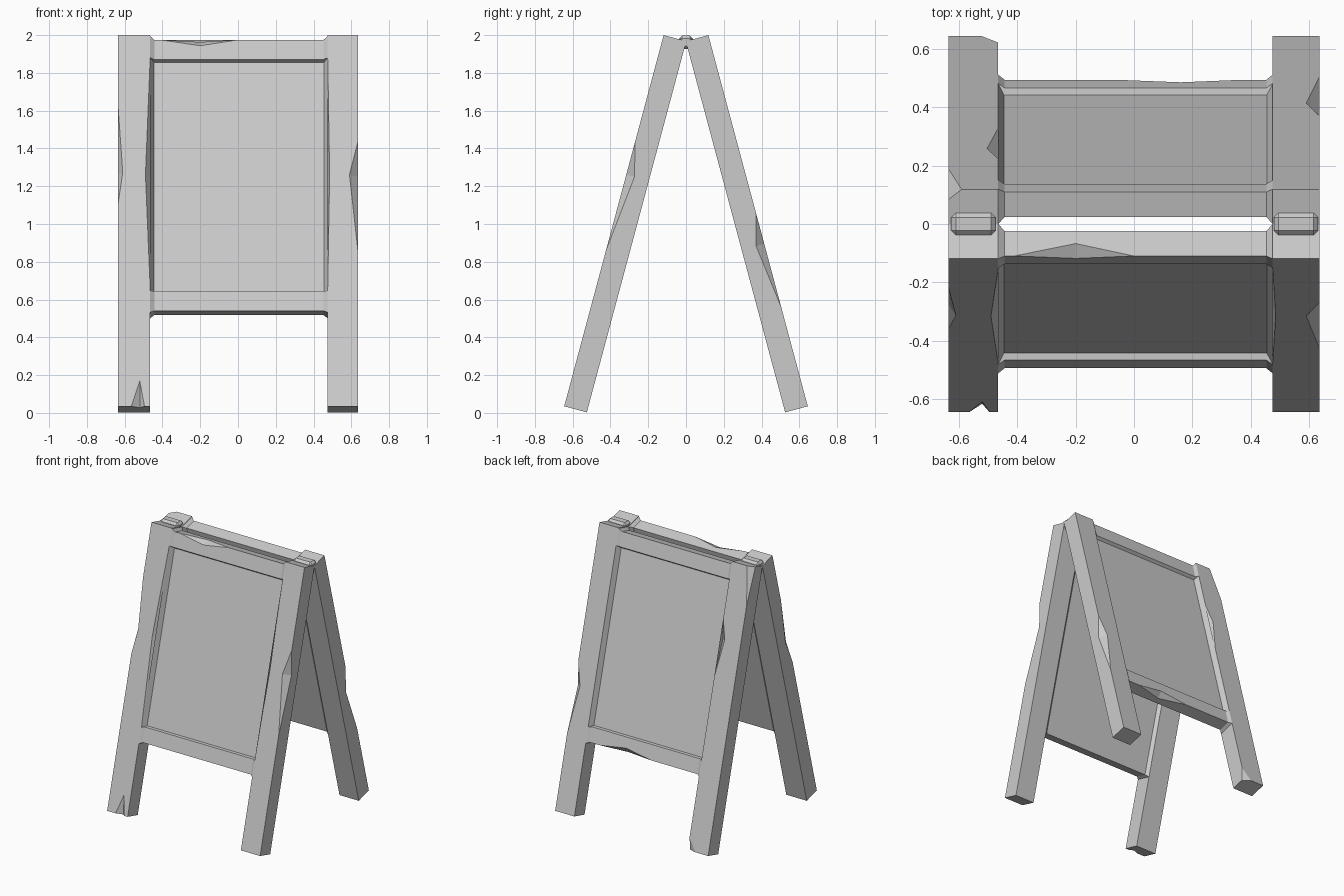
import bpy, bmesh, math
from mathutils import Vector

if "Cube" in bpy.data.objects:
    bpy.data.objects.remove(bpy.data.objects["Cube"])

SIN, COS = math.sin(math.radians(15)), math.cos(math.radians(15))
THICK, LENGTH = 0.124, 2.034
LEGS = {"right": (-0.635, -0.465), "left": (0.475, 0.635)}

paint = bpy.data.materials.new("plain_grey")
paint.use_nodes = True
grey = (0.6, 0.6, 0.6, 1)
paint.diffuse_color = grey
paint.node_tree.nodes["Principled BSDF"].inputs["Base Color"].default_value = grey


def place(p, side):
    """Local (across, along the slope, outward) to world; side -1 front, 1 back."""
    x, u, t = p
    return Vector((x, side * (0.525 - u * SIN + t * COS), 0.003 + u * COS + t * SIN))


def finish(name, bm):
    bmesh.ops.recalc_face_normals(bm, faces=bm.faces[:])
    mesh = bpy.data.meshes.new(name)
    bm.to_mesh(mesh)
    bm.free()
    mesh.materials.append(paint)
    obj = bpy.data.objects.new(name, mesh)
    bpy.context.scene.collection.objects.link(obj)
    return obj


def hull(name, points, side):
    bm = bmesh.new()
    for p in points:
        bm.verts.new(place(p, side))
    bmesh.ops.convex_hull(bm, input=bm.verts[:])
    bmesh.ops.dissolve_limit(bm, angle_limit=0.01, verts=bm.verts[:], edges=bm.edges[:])
    return finish(name, bm)


def loft(name, rings, side):
    bm = bmesh.new()
    loops = [[bm.verts.new(place(p, side)) for p in ring] for ring in rings]
    for a, b in zip(loops, loops[1:]):
        for i in range(4):
            j = (i + 1) % 4
            bm.faces.new((a[i], a[j], b[j], b[i]))
    bm.faces.new(loops[0])
    bm.faces.new(loops[-1])
    return finish(name, bm)


def carve(obj, cutters):
    """Subtract the cutters for good, then discard them."""
    for cutter in cutters:
        cutter.hide_render = True
        mod = obj.modifiers.new("cut", "BOOLEAN")
        mod.operation, mod.solver, mod.object = "DIFFERENCE", "EXACT", cutter
    bpy.context.view_layer.update()
    graph = bpy.context.evaluated_depsgraph_get()
    mesh = bpy.data.meshes.new_from_object(obj.evaluated_get(graph))
    obj.modifiers.clear()
    obj.data = mesh
    for cutter in cutters:
        bpy.data.objects.remove(cutter)


def edge_chip(a, b, p, q, side):
    """Wedge knocked off edge a-b, reaching p and q on the two faces."""
    a, b, p, q = map(Vector, (a, b, p, q))
    return hull("chip_cutter", (a, b, p + (p - q) * 0.5, q + (q - p) * 0.5), side)


def corner_chip(corner, size, side):
    """Cut off a corner, with a signed reach along each axis."""
    corner = Vector(corner)
    tips = [corner + Vector([size[i] if i == k else 0 for i in range(3)]) for k in range(3)]
    mid = sum(tips, Vector()) / 3
    return hull("chip_cutter", [mid + (v - mid) * 1.5 for v in tips]
                + [corner + (corner - mid)], side)


def leg_chip(x, inward, u0, um, u1, dx, dt, side):
    return edge_chip((x, u0, THICK), (x, u1, THICK), (x + inward * dx, um, THICK),
                     (x, um, THICK - dt), side)


def section(x, u0, u1, t0, t1):
    return [(x, u0, t0), (x, u1, t0), (x, u1, t1), (x, u0, t1)]


for side, label in ((-1, "front"), (1, "back")):
    # Framed board, flared where it meets the legs
    xl, xr = LEGS["right"][1], LEGS["left"][0]
    wide, slim = (0.515, 2.03, 0, THICK), (0.527, 2.012, 0.021, 0.109)
    board = loft(label + "_board", [section(xl, *wide), section(xl + 0.022, *slim),
                                    section(xr - 0.022, *slim), section(xr, *wide)], side)
    # Recessed writing area with sloping sides
    cuts = []
    rims = []
    for t, grow in ((0.086, 0), (0.16, 0.039)):
        rims += section(xl + 0.02 - grow, 0.643 - grow * 0.6, 1.895 + grow * 0.8, t, t)[1:3]
        rims += [(xl + 0.02 - grow, 0.643 - grow * 0.6, t),
                 (xr - 0.02 + grow, 0.643 - grow * 0.6, t),
                 (xr - 0.02 + grow, 1.895 + grow * 0.8, t)]
    cuts.append(hull("recess_cutter", rims, side))
    # Worn spot on a rail edge
    if side < 0:
        cuts.append(edge_chip((-0.41, 2.012, 0.109), (0, 2.012, 0.109),
                              (-0.2, 1.98, 0.109), (-0.2, 2.012, 0.065), side))
    else:
        cuts.append(edge_chip((-0.06, 0.527, 0.109), (0.37, 0.527, 0.109),
                              (0.16, 0.56, 0.109), (0.16, 0.527, 0.065), side))
    carve(board, cuts)

    # Legs with chipped edges
    for which, (x0, x1) in LEGS.items():
        leg = hull(f"{label}_{which}_leg", [(x, u, t) for x in (x0, x1)
                                            for u in (0, LENGTH) for t in (0, THICK)], side)
        if side < 0 and which == "right":
            chips = [leg_chip(x0, 1, 1.11, 1.28, 1.645, 0.025, 0.04, side),
                     leg_chip(x1, -1, 0.645, 1.27, 1.91, 0.025, 0.038, side),
                     edge_chip((-0.565, 0, THICK), (-0.495, 0, THICK),
                               (-0.52, 0.14, THICK), (-0.52, 0, THICK - 0.03), side)]
        elif side < 0:
            chips = [leg_chip(x1, -1, 0.85, 1.27, 1.45, 0.045, 0.045, side),
                     leg_chip(x0, 1, 0.645, 1.27, 1.91, 0.01, 0.038, side)]
        elif which == "right":
            chips = [leg_chip(x1, -1, 1.22, 1.49, 1.63, 0.038, 0.038, side),
                     corner_chip((x0, LENGTH, THICK), (0.045, -0.27, -0.035), side),
                     corner_chip((x1, 0, THICK), (-0.06, 0.09, -0.03), side)]
        else:
            chips = [leg_chip(x1, -1, 0.54, 0.89, 1.06, 0.045, 0.045, side)]
        carve(leg, chips)

# Hinge blocks joining the leg tops
for which, (x0, x1) in LEGS.items():
    bm = bmesh.new()
    bmesh.ops.create_cube(bm, size=1)
    for v in bm.verts:
        v.co = Vector(((x0 + x1) / 2, 0, 1.962)) + Vector((v.co.x * 0.152, v.co.y * 0.076, v.co.z * 0.07))
    bmesh.ops.bevel(bm, geom=bm.edges[:], offset=0.016, segments=1, affect="EDGES")
    finish(which + "_hinge", bm)
